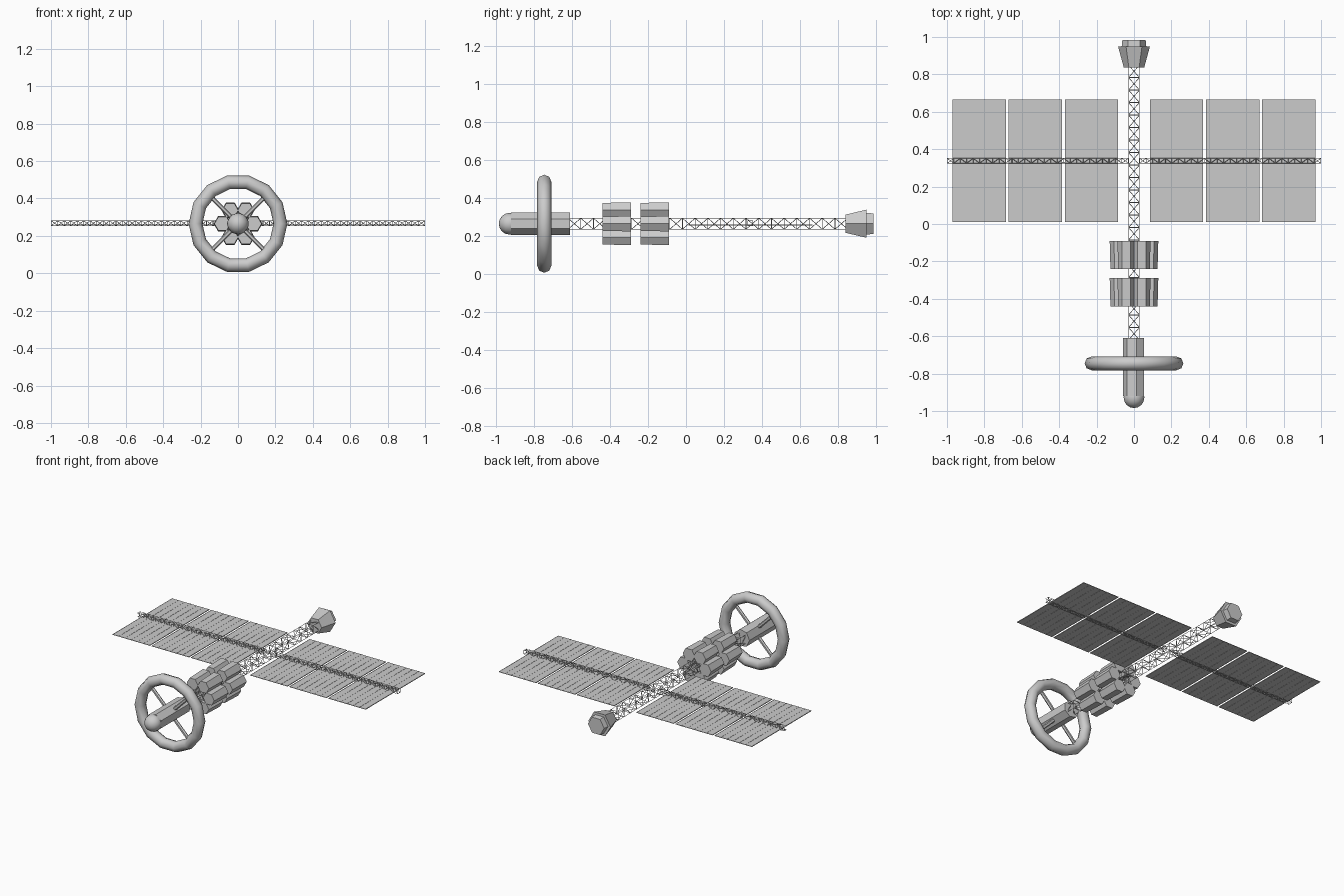
import bpy, bmesh, math
from mathutils import Vector, Matrix

if "Cube" in bpy.data.objects:
    bpy.data.objects.remove(bpy.data.objects["Cube"])

ZC = 0.265                      # height of the long axis
Y = Vector((0, 1, 0))


def finish(name, bm, smooth=None):
    bmesh.ops.recalc_face_normals(bm, faces=bm.faces)
    me = bpy.data.meshes.new(name)
    bm.to_mesh(me)
    bm.free()
    ob = bpy.data.objects.new(name, me)
    bpy.context.collection.objects.link(ob)
    if smooth:
        bpy.ops.object.select_all(action='DESELECT')
        bpy.context.view_layer.objects.active = ob
        ob.select_set(True)
        bpy.ops.object.shade_smooth_by_angle(angle=math.radians(smooth))
    return ob


def lathe(bm, profile, sides, cx=0, cz=ZC, phase=0):
    """Revolve (y, radius) points about a line parallel to y, capped at both ends."""
    rings = []
    for y, r in profile:
        rings.append([bm.verts.new((cx + r * math.cos(phase + 2 * math.pi * i / sides), y,
                                    cz + r * math.sin(phase + 2 * math.pi * i / sides)))
                      for i in range(sides)])
    for a, b in zip(rings, rings[1:]):
        for i in range(sides):
            j = (i + 1) % sides
            bm.faces.new((a[i], a[j], b[j], b[i]))
    bm.faces.new(rings[0])
    bm.faces.new(rings[-1])


def strut(bm, a, b, r, sides=4):
    a, b = Vector(a), Vector(b)
    d = b - a
    m = Matrix.Translation((a + b) / 2) @ d.to_track_quat('Z', 'Y').to_matrix().to_4x4()
    bmesh.ops.create_cone(bm, cap_ends=True, segments=sides, radius1=r, radius2=r,
                          depth=d.length, matrix=m)


def box(bm, x0, x1, y0, y1, z0, z1):
    m = Matrix.Translation(((x0 + x1) / 2, (y0 + y1) / 2, (z0 + z1) / 2)) \
        @ Matrix.Diagonal((x1 - x0, y1 - y0, z1 - z0, 1))
    bmesh.ops.create_cube(bm, size=1, matrix=m)


def truss(name, start, end, u, v, bays, r):
    """Square lattice: four long rails, a frame per bay and zigzag diagonals."""
    bm = bmesh.new()
    start, end, u, v = map(Vector, (start, end, u, v))
    corners = [u + v, v - u, -u - v, u - v]
    for c in corners:
        strut(bm, start + c, end + c, r)
    for k in range(bays + 1):
        p = start.lerp(end, k / bays)
        q = start.lerp(end, (k + 1) / bays)
        for i in range(4):
            a, b = corners[i], corners[(i + 1) % 4]
            strut(bm, p + a, p + b, r)
            if k < bays:
                if k % 2:
                    a, b = b, a
                strut(bm, p + a, q + b, r)
    return finish(name, bm)


# main spine
truss("spine_truss", (0, -0.62, ZC), (0, 0.85, ZC), (0.029, 0, 0), (0, 0, 0.029), 22, 0.0017)

# crew module: seven-sided hull with round nose
bm = bmesh.new()
lathe(bm, [(-0.92, 0.06), (-0.61, 0.06)], 7, phase=math.pi)
finish("crew_module", bm)
bm = bmesh.new()
bmesh.ops.create_uvsphere(bm, u_segments=14, v_segments=8, radius=0.057,
                          matrix=Matrix.Translation((0, -0.927, ZC)) @ Matrix.Rotation(math.pi / 2, 4, 'X'))
finish("nose_dome", bm, 60)

# habitat ring
bm = bmesh.new()
N, M, R, T = 14, 8, 0.227, 0.037
grid = []
for i in range(N):
    a = 2 * math.pi * (i + 0.5) / N
    loop = []
    for j in range(M):
        b = 2 * math.pi * j / M
        rad = R + T * math.cos(b)
        loop.append(bm.verts.new((rad * math.sin(a), -0.745 + T * math.sin(b), ZC + rad * math.cos(a))))
    grid.append(loop)
for i in range(N):
    for j in range(M):
        bm.faces.new((grid[i][j], grid[(i + 1) % N][j],
                      grid[(i + 1) % N][(j + 1) % M], grid[i][(j + 1) % M]))
finish("habitat_ring", bm, 60)

# diagonal spokes
bm = bmesh.new()
for i in range(4):
    a = math.pi / 4 + i * math.pi / 2
    d = Vector((math.cos(a), 0, math.sin(a)))
    c = Vector((0, -0.745, ZC))
    strut(bm, c + d * 0.03, c + d * 0.215, 0.012, 6)
finish("ring_spokes", bm)

# two clusters of six tanks
for label, y0 in (("front", -0.44), ("rear", -0.24)):
    bm = bmesh.new()
    for i in range(6):
        a = i * math.pi / 3
        lathe(bm, [(y0, 0.043), (y0 + 0.15, 0.047)], 6,
              0.083 * math.cos(a), ZC + 0.083 * math.sin(a), a)
    finish(label + "_tank_cluster", bm)

# engine: flared bell with a smaller stepped core
bm = bmesh.new()
lathe(bm, [(0.838, 0.055), (0.948, 0.085), (0.948, 0.066), (0.985, 0.062)], 6)
finish("engine", bm)

# solar wings on both sides
for side, s in (("left", -1), ("right", 1)):
    truss(side + "_wing_boom", (s * 0.03, 0.338, 0.268), (s * 0.998, 0.338, 0.268),
          (0, 0.013, 0), (0, 0, 0.013), 28, 0.0015)
    for k in range(3):
        x0 = 0.085 + 0.3 * k
        bm = bmesh.new()
        a, b = sorted((s * x0, s * (x0 + 0.285)))
        box(bm, a, b, 0.012, 0.665, 0.2575, 0.2605)
        finish(f"{side}_solar_panel_{k + 1}", bm)
        bm = bmesh.new()
        for n in range(7):
            x = a + 0.001 + (b - a - 0.002) * n / 6
            box(bm, x - 0.001, x + 0.001, 0.012, 0.665, 0.2565, 0.2615)
        finish(f"{side}_panel_ribs_{k + 1}", bm)
